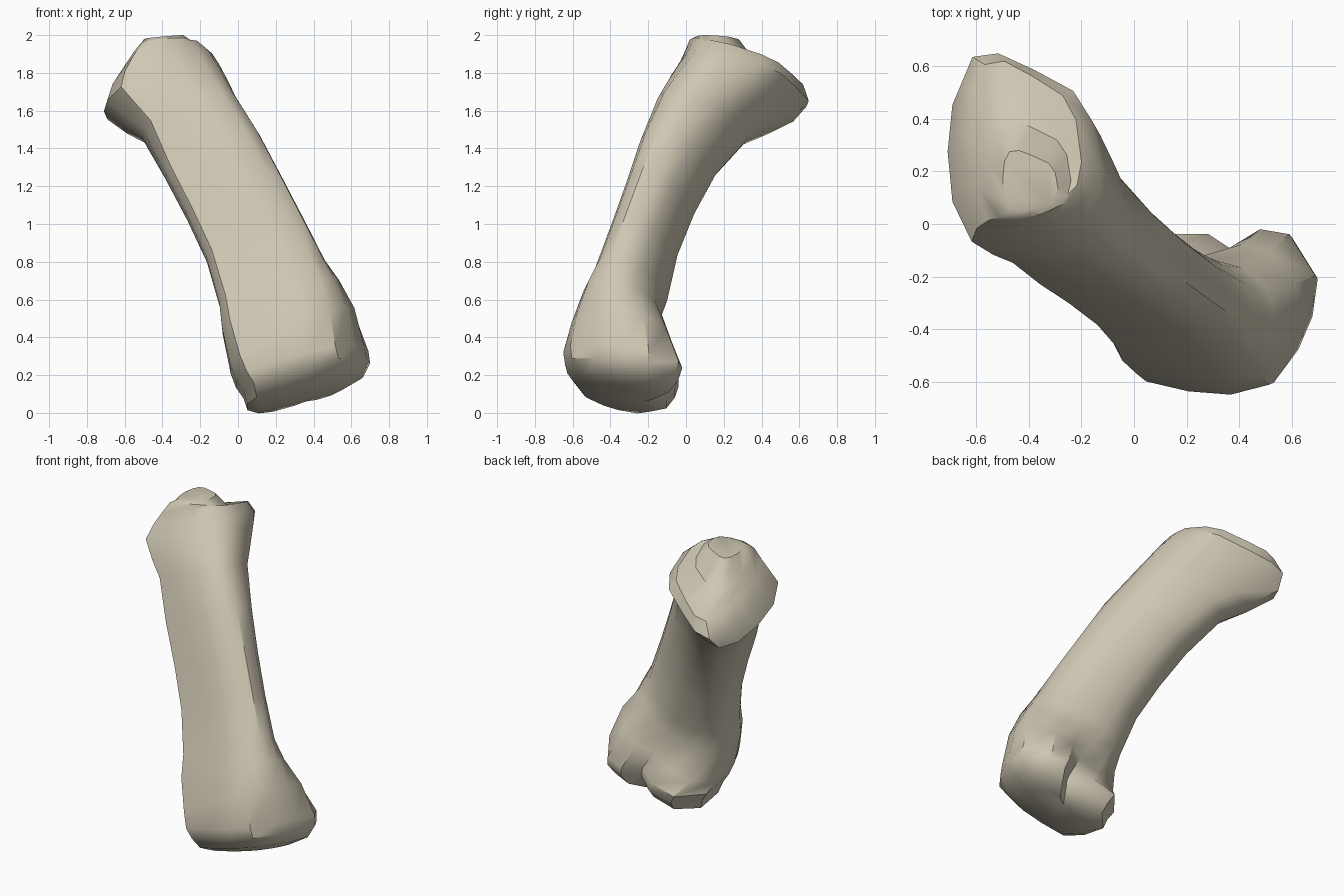
import bpy
import bmesh
import math
from mathutils import Vector

cube = bpy.data.objects.get("Cube")
if cube:
    bpy.data.objects.remove(cube, do_unlink=True)

# Outlines in a unit box: across runs left to right, depth runs front to back.
# All start at the front edge and share the same point order.
SHAFT = [(.06, .03), (.32, 0), (.62, 0), (.86, .07), (.97, .22), (1, .46), (.93, .67),
         (.78, .85), (.6, .95), (.42, 1), (.23, .93), (.08, .75), (.01, .5), (0, .18)]
HEAD = [(.15, .02), (.4, 0), (.66, .05), (.86, .13), (.96, .24), (1, .38), (.95, .64),
        (.83, .79), (.55, .91), (.3, 1), (.12, .98), (.03, .81), (0, .54), (.03, .25)]
# The base outline has a notch between its two rear knuckles.
BASE = [(.08, .08), (.31, .02), (.54, 0), (.75, .06), (.89, .27), (.97, .48), (1, .72),
        (.86, .97), (.7, 1), (.57, .86), (.42, .97), (.18, .97), (0, .72), (0, .35)]

# Each section: level, x min, x max, y front, y back, slope along x, slope along y,
# and how far its outline turns from the shaft's into the end's.
BASE_RINGS = [(-.08, .11, .55, -.46, -.18, .28, -.18, 1),
              (-.04, .05, .66, -.57, -.09, .28, -.18, 1),
              (.03, .03, .7, -.64, -.04, .28, -.18, 1),
              (.1, -.01, .69, -.65, -.02, .28, -.18, 1),
              (.16, -.04, .63, -.605, -.07, .5, -.25, .7),
              (.36, -.085, .54, -.54, -.12, .45, -.3, .3)]
SHAFT_RINGS = [(.5, -.1, .46, -.48, -.1, .45, -.33, 0),
               (.8, -.17, .345, -.395, -.045, .45, -.33, 0),
               (1.1, -.275, .23, -.315, .045, .45, -.33, 0),
               (1.4, -.39, .115, -.24, .16, .45, -.33, 0)]
HEAD_RINGS = [(1.7, -.51, -.015, -.16, .33, .43, -.32, .4),
              (1.8, -.61, -.05, -.13, .44, .38, -.3, .8),
              (1.93, -.71, -.1, -.08, .58, .36, -.28, 1),
              (2.02, -.68, -.14, -.03, .65, .36, -.28, 1),
              (2.09, -.62, -.2, 0, .62, .36, -.28, 1),
              (2.07, -.56, -.24, .02, .4, .2, -.4, 1),
              (2.035, -.5, -.29, .05, .28, .1, -.05, 1)]


def section(ring, end_outline):
    """Points of one sloping section, blended from the shaft to an end outline."""
    level, x0, x1, y0, y1, slope_x, slope_y, blend = ring
    points = []
    for a, b in zip(SHAFT, end_outline):
        u, v = Vector(a).lerp(Vector(b), blend)
        x = x0 + (x1 - x0) * u
        y = y0 + (y1 - y0) * v
        points.append((x, y, level + slope_x * x + slope_y * y))
    return points


def loft(name, sections, material):
    """Skin the sections and close both ends."""
    bm = bmesh.new()
    rings = [[bm.verts.new(p) for p in points] for points in sections]
    count = len(SHAFT)
    for low, high in zip(rings, rings[1:]):
        for i in range(count):
            j = (i + 1) % count
            bm.faces.new((low[i], low[j], high[j], high[i]))
    bm.faces.new(rings[0][::-1])
    bm.faces.new(rings[-1])
    bmesh.ops.recalc_face_normals(bm, faces=bm.faces)

    mesh = bpy.data.meshes.new(name)
    bm.to_mesh(mesh)
    bm.free()
    mesh.materials.append(material)
    obj = bpy.data.objects.new(name, mesh)
    bpy.context.collection.objects.link(obj)
    return obj


# Pale bone colour
colour = (.62, .57, .45, 1)
bone_colour = bpy.data.materials.new("pale_bone")
bone_colour.use_nodes = True
bone_colour.diffuse_color = colour
for node in bone_colour.node_tree.nodes:
    if node.type == 'BSDF_PRINCIPLED':
        node.inputs["Base Color"].default_value = colour
        node.inputs["Roughness"].default_value = .8

# Base, shaft and head form one continuous skin
sections = [section(r, BASE) for r in BASE_RINGS]
sections += [section(r, SHAFT) for r in SHAFT_RINGS]
sections += [section(r, HEAD) for r in HEAD_RINGS]
bone = loft("finger_bone", sections, bone_colour)

bpy.ops.object.select_all(action='DESELECT')
bone.select_set(True)
bpy.context.view_layer.objects.active = bone
bpy.ops.object.shade_smooth_by_angle(angle=math.radians(38))
